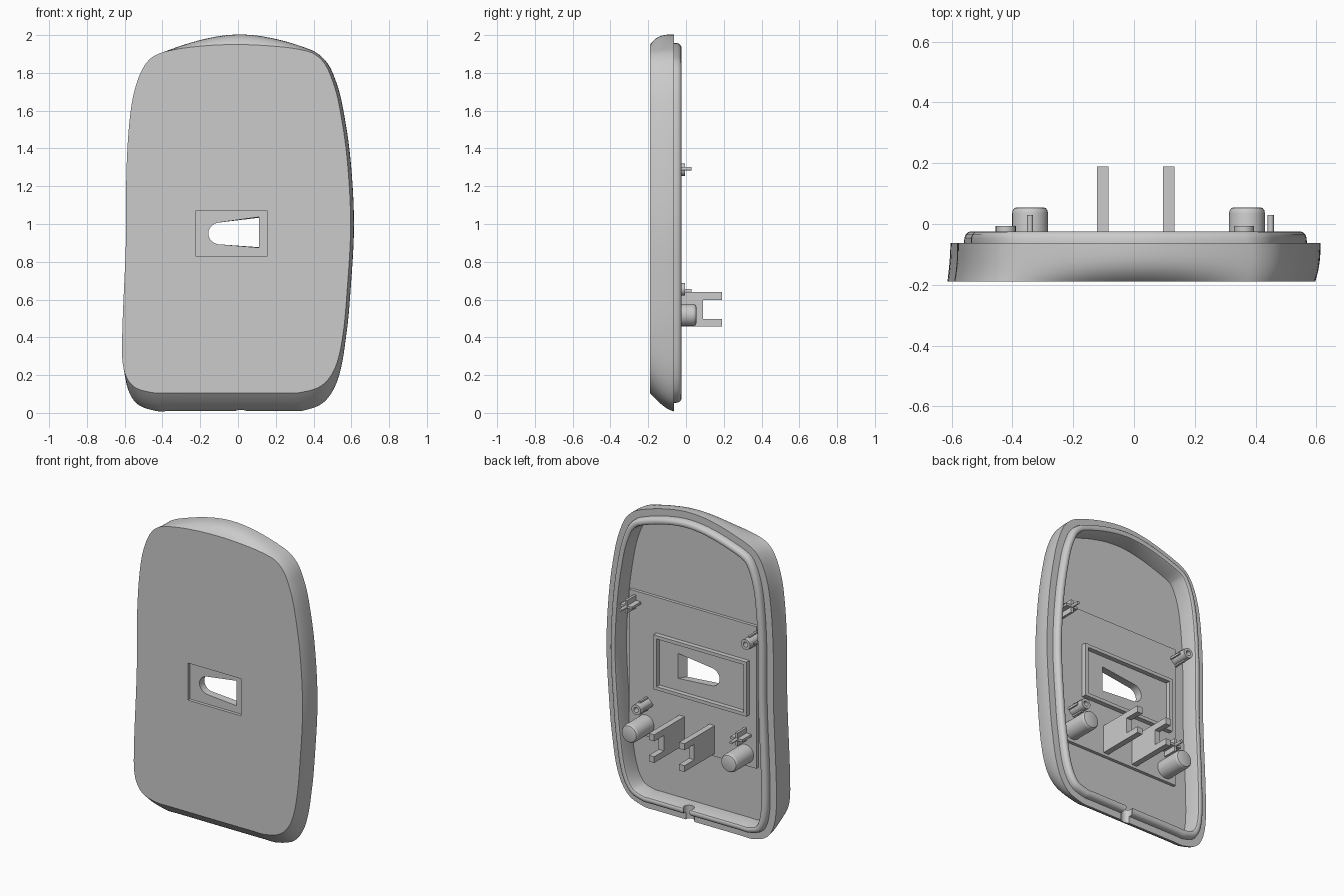
import bpy, bmesh, math
from mathutils import Vector
from mathutils.geometry import interpolate_bezier

if "Cube" in bpy.data.objects:
    bpy.data.objects.remove(bpy.data.objects["Cube"])

grey = bpy.data.materials.new("light grey plastic")
grey.use_nodes = True
colour = (0.6, 0.6, 0.6, 1)
grey.diffuse_color = colour
grey.node_tree.nodes["Principled BSDF"].inputs["Base Color"].default_value = colour

FRONT, RIM, FLOOR, PANEL = -0.19, -0.063, -0.14, -0.12
BASE = PANEL - .005


def finish(name, bm):
    bmesh.ops.recalc_face_normals(bm, faces=bm.faces)
    mesh = bpy.data.meshes.new(name)
    bm.to_mesh(mesh)
    bm.free()
    mesh.materials.append(grey)
    obj = bpy.data.objects.new(name, mesh)
    bpy.context.collection.objects.link(obj)
    return obj


def loft(name, rings):
    """Closed solid through matching rings of points."""
    bm = bmesh.new()
    rows = [[bm.verts.new(p) for p in ring] for ring in rings]
    n = len(rows[0])
    for a, b in zip(rows, rows[1:]):
        for i in range(n):
            j = (i + 1) % n
            bm.faces.new((a[i], a[j], b[j], b[i]))
    bm.faces.new(rows[0])
    bm.faces.new(rows[-1])
    return finish(name, bm)


def box(name, x0, x1, y0, y1, z0, z1):
    outline = [(x0, z0), (x1, z0), (x1, z1), (x0, z1)]
    return loft(name, [[(x, y, z) for x, z in outline] for y in (y0, y1)])


def turned(name, x, z, profile, sides=32):
    """Round post along y from (radius, depth) pairs."""
    angles = [2 * math.pi * i / sides for i in range(sides)]
    return loft(name, [[(x + r * math.cos(a), y, z + r * math.sin(a)) for a in angles]
                       for r, y in profile])


def ribs(name, x, z, reach, half, top):
    """Cross of two thin ribs."""
    box(name + "_rib_across", x - reach, x + reach, BASE, top, z - half, z + half)
    box(name + "_rib_upright", x - half, x + half, BASE, top, z - reach, z + reach)


def boolean(target, tool, operation="DIFFERENCE"):
    mod = target.modifiers.new("boolean", "BOOLEAN")
    mod.operation, mod.object, mod.solver = operation, tool, "EXACT"
    bpy.context.view_layer.objects.active = target
    bpy.ops.object.modifier_apply(modifier=mod.name)
    bpy.data.objects.remove(tool)


def smooth(obj):
    bpy.ops.object.select_all(action="DESELECT")
    obj.select_set(True)
    bpy.context.view_layer.objects.active = obj
    bpy.ops.object.shade_smooth_by_angle(angle=math.radians(30))


# Front outline, anticlockwise from the bottom right
control = [Vector(p) for p in (
    (-.37, .106), (.25, .106), (.33, .108), (.44, .143), (.51, .23), (.552, .39),
    (.578, .65), (.596, 1), (.577, 1.35), (.537, 1.62), (.503, 1.75), (.45, 1.86),
    (.37, 1.914), (.12, 1.946), (-.14, 1.946), (-.38, 1.914), (-.47, 1.87),
    (-.53, 1.765), (-.568, 1.6), (-.59, 1.3), (-.593, .92), (-.614, .36),
    (-.602, .22), (-.552, .14), (-.45, .107))]
count = len(control)
tangent = [(control[(i + 1) % count] - control[i - 1]).normalized() for i in range(count)]
front = []
for i in range(count):
    j = (i + 1) % count
    a, b = control[i], control[j]
    reach = (b - a).length / 3
    front += interpolate_bezier(a, a + tangent[i] * reach, b - tangent[j] * reach, b, 9)[:-1]


# Rim outline: shifted sideways, deeper at the bottom, crested at the top
def to_rim(p):
    x, z = p
    if z < .4:
        z = .4 - (.4 - z) * 1.327
    elif z > 1.75 and abs(x) < .45:
        z += .053 * math.cos(math.pi / 2 * x / .45) ** 1.5
    return Vector((x + .014 + .004 * x / .6, z))


rim = [to_rim(p) for p in front]
size = len(rim)


def inset(distance):
    ring = []
    for i, p in enumerate(rim):
        t = (rim[(i + 1) % size] - rim[i - 1]).normalized()
        ring.append(p + Vector((-t.y, t.x)) * distance)
    return ring


def at(ring, y):
    return [(p.x, y, p.y) for p in ring]


def side_ring(t):
    ring = []
    for f, r in zip(front, rim):
        power = 1.4 + 2 * min(f.y / 1.9, 1)
        ring.append(f.lerp(r, 1 - (1 - t) ** power))
    return at(ring, FRONT + (RIM - FRONT) * t)


# Shell: curved side wall, ledge, rounded lip and inner wall
rings = [side_ring(t) for t in (0, .08, .16, .26, .38, .52, .68, .84, 1)]
lip = ((.045, RIM), (.046, -.046), (.05, -.035), (.058, -.027), (.068, -.024),
       (.078, -.025), (.085, -.029), (.089, -.038), (.09, FLOOR))
rings += [at(inset(d), y) for d, y in lip]
shell = loft("shell", rings)

# Raised inner panel, then front recess, flared keyhole and cable notch
boolean(shell, box("panel", -.42, .492, FLOOR - .01, PANEL, .44, 1.36), "UNION")
boolean(shell, box("cutter", -.225, .155, -.25, -.17, .83, 1.07))
arc = [math.radians(100 + 160 * i / 12) for i in range(13)]
curve = [(-.095 + .062 * math.cos(a), .95 + .058 * math.sin(a)) for a in arc]
keyhole = []
for y, x in ((-.18, .11), (-.17, .11), (PANEL, .142), (-.1, .142)):
    ends = [(x, .875), (x, 1.037)]
    keyhole.append([(px, y, pz) for px, pz in curve + ends])
boolean(shell, loft("cutter", keyhole))
notch = turned("cutter", 0, 0, ((.033, -.13), (.033, .13)), 24)
notch.rotation_euler.x = math.pi / 2
notch.location = (.015, -.05, .03)
bpy.context.view_layer.update()
boolean(shell, notch)
smooth(shell)

# Raised frame around the window
frame = box("window_frame", -.37, .297, BASE, -.09, .775, 1.128)
boolean(frame, box("cutter", -.348, .275, -.2, 0, .797, 1.106))

# Fork-shaped brackets
for name, x in (("right_bracket", -.103), ("left_bracket", .114)):
    bracket = box(name, x - .019, x + .019, BASE, .19, .458, .64)
    boolean(bracket, box("cutter", x - .1, x + .1, .09, .3, .498, .598))

# Round support posts
for name, x in (("right_post", -.342), ("left_post", .372)):
    smooth(turned(name, x, .518, ((.059, BASE), (.059, .035), (.057, .045),
                                  (.052, .052), (.044, .055))))

# Hollow ribbed bosses
for name, x, z in (("upper_boss", -.422, 1.288), ("lower_boss", .362, .655)):
    smooth(turned(name, x, z, ((.033, BASE), (.033, -.006), (.016, -.006), (.016, -.07)), 24))
    ribs(name, x, z, .042, .007, -.04)

# Locating pins on cross-shaped ribs
for name, x, z in (("upper_pin", .45, 1.292), ("lower_pin", -.342, .645)):
    smooth(turned(name, x, z, ((.01, BASE), (.01, .03)), 16))
    ribs(name, x, z, .042, .008, -.028)
